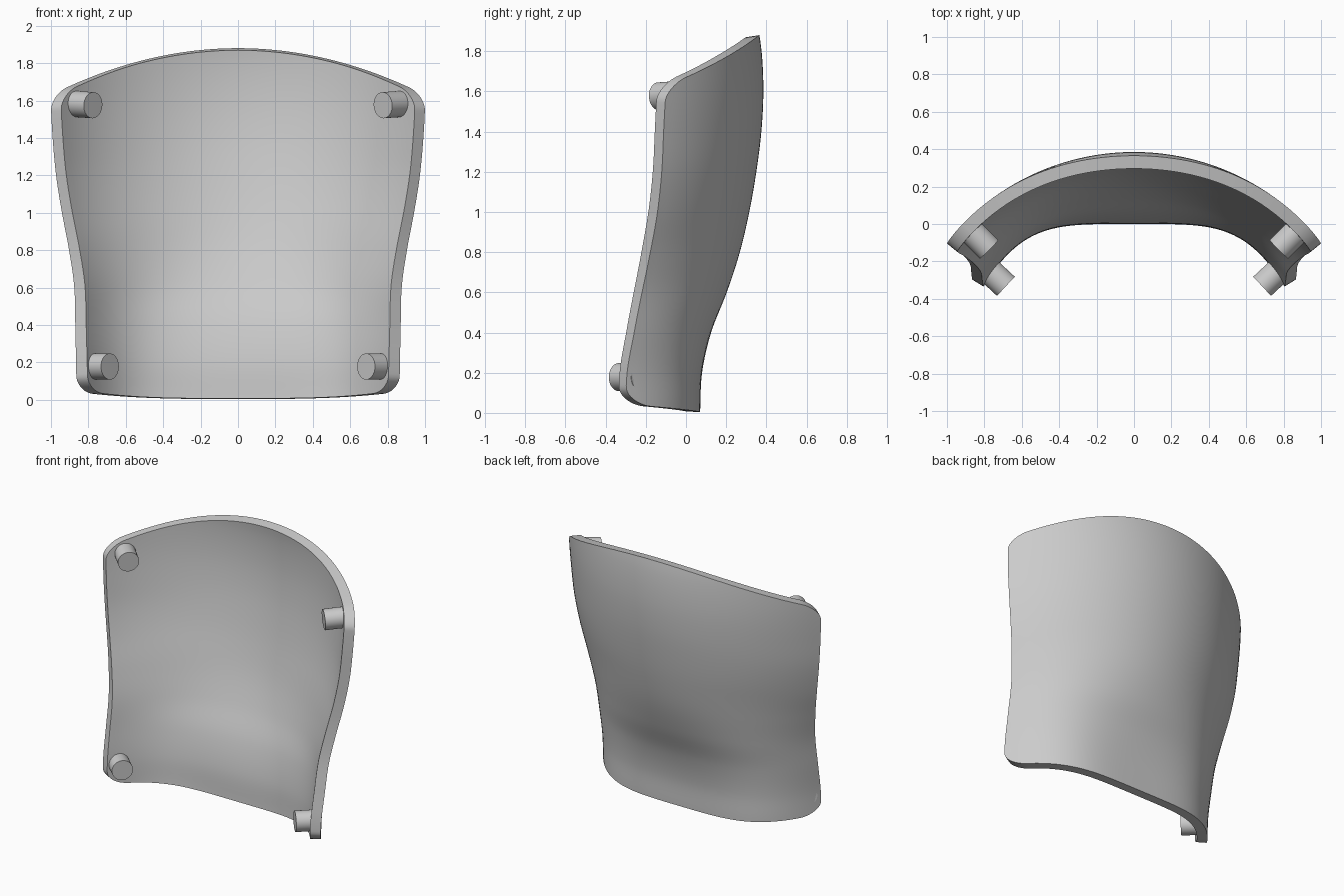
import bpy, bmesh, math
from mathutils import Vector

if "Cube" in bpy.data.objects:
    bpy.data.objects.remove(bpy.data.objects["Cube"], do_unlink=True)

grey = bpy.data.materials.new("plain grey")
grey.use_nodes = True
grey.diffuse_color = (0.6, 0.6, 0.6, 1)
grey.node_tree.nodes["Principled BSDF"].inputs["Base Color"].default_value = (0.6, 0.6, 0.6, 1)

# Profiles sampled at equal height steps, from the ground up
STEP = 0.2
SPINE = [.07, .08, .125, .203, .268, .315, .35, .375, .385, .376, .345]
EDGE = [-.30, -.293, -.258, -.22, -.18, -.143, -.12, -.11, -.10, -.09, -.08]
WIDTH = [.862, .866, .87, .876, .905, .942, .972, .99, 1.0, 1.0, 1.0]


def spline(table, z):
    """Smooth curve through the samples of a profile."""
    t = max(0, min(z / STEP, len(table) - 1.001))
    i = int(t)
    t -= i
    b, c = table[i], table[i + 1]
    a = table[i - 1] if i else 2 * b - c
    d = table[i + 2] if i + 2 < len(table) else 2 * c - b
    return b + t / 2 * (c - a + t * (2 * a - 5 * b + 4 * c - d + t * (3 * (b - c) + d - a)))


def bottom(x):
    return 0.004 + 0.06 * abs(x) ** 3


def top(x):
    return 1.88 - 0.25 * x * x


def back_y(x, z):
    """Outer surface: flat-backed near the ground, a circular arc higher up."""
    s = min(abs(x) / spline(WIDTH, z), 1.05)
    radius = 1.265
    arc = (radius - math.sqrt(radius ** 2 - s * s)) / (radius - math.sqrt(radius ** 2 - 1))
    t = max(0, min((z - 0.05) / 0.95, 1))
    t = t * t * (3 - 2 * t)
    spine = spline(SPINE, z)
    return spine - (spine - spline(EDGE, z)) * (t * arc + (1 - t) * s ** 4)


def finish(obj):
    obj.data.materials.append(grey)
    bpy.ops.object.select_all(action="DESELECT")
    obj.select_set(True)
    bpy.context.view_layer.objects.active = obj
    for mod in list(obj.modifiers):
        bpy.ops.object.modifier_apply(modifier=mod.name)
    bpy.ops.object.shade_smooth_by_angle(angle=math.radians(35))


# Curved shell with rounded corners
COLS, ROWS, CORNER = 64, 72, 0.085
bm = bmesh.new()
grid = []
for j in range(ROWS + 1):
    v = 0.5 - 0.5 * math.cos(math.pi * j / ROWS)
    z_edge = bottom(0.9) + v * (top(0.95) - bottom(0.9))
    half = spline(WIDTH, z_edge)
    gap = CORNER - min(v, 1 - v) * 1.6
    if gap > 0:
        half -= CORNER - math.sqrt(CORNER ** 2 - gap ** 2)
    row = []
    for i in range(COLS + 1):
        x = half * (2 * i / COLS - 1)
        z = bottom(x) + v * (top(x) - bottom(x))
        row.append(bm.verts.new((x, back_y(x, z), z)))
    grid.append(row)
for low, high in zip(grid, grid[1:]):
    for i in range(COLS):
        bm.faces.new((low[i], high[i], high[i + 1], low[i + 1]))
mesh = bpy.data.meshes.new("curved_shell")
bm.to_mesh(mesh)
bm.free()
shell = bpy.data.objects.new("curved_shell", mesh)
bpy.context.collection.objects.link(shell)
solid = shell.modifiers.new("thickness", "SOLIDIFY")
solid.thickness = 0.07
solid.offset = -1
finish(shell)


# Round mounting pegs on the inner side
def peg(name, tip, axis, length):
    axis = Vector(axis).normalized()
    bpy.ops.mesh.primitive_cylinder_add(
        vertices=40, radius=0.07, depth=length,
        location=Vector(tip) - axis * length / 2,
        rotation=axis.to_track_quat("Z", "Y").to_euler())
    obj = bpy.context.object
    obj.name = name
    finish(obj)


for side, label in ((1, "left"), (-1, "right")):
    peg("upper_peg_" + label, (side * 0.775, -0.135, 1.575), (-side * 0.7, -0.7, -0.05), 0.16)
    peg("lower_peg_" + label, (side * 0.685, -0.333, 0.178), (-side * 0.73, -0.68, 0), 0.165)
